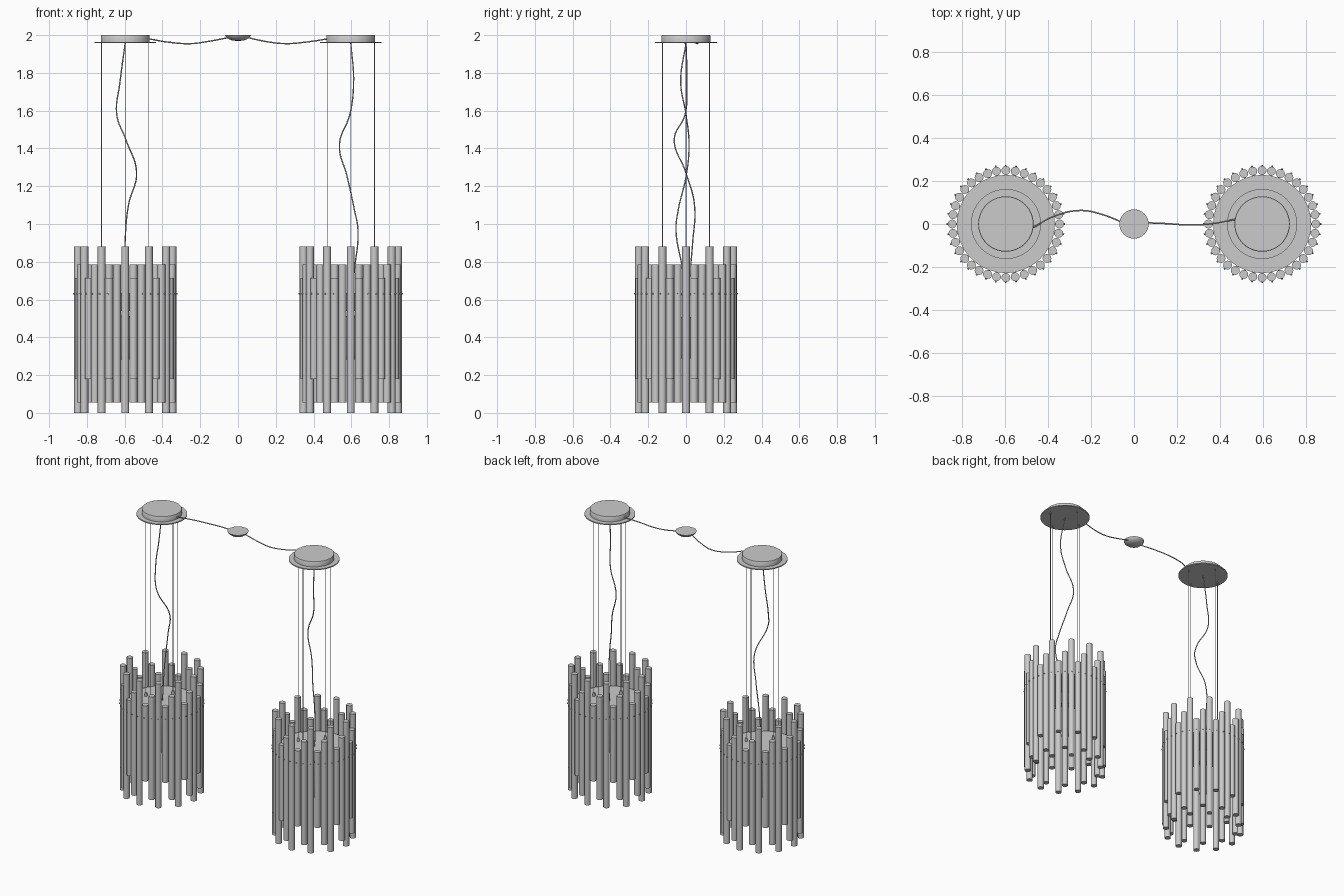
import bpy, bmesh
from math import radians, sin, cos
from mathutils import Matrix, Vector

if "Cube" in bpy.data.objects:
    bpy.data.objects.remove(bpy.data.objects["Cube"])


def finish(name, bm):
    me = bpy.data.meshes.new(name)
    bm.to_mesh(me)
    bm.free()
    ob = bpy.data.objects.new(name, me)
    bpy.context.collection.objects.link(ob)
    bpy.ops.object.select_all(action='DESELECT')
    ob.select_set(True)
    bpy.context.view_layer.objects.active = ob
    bpy.ops.object.shade_smooth_by_angle(angle=radians(40))
    return ob


def add_cyl(bm, x, y, z0, z1, r, seg=12):
    bmesh.ops.create_cone(bm, cap_ends=True, segments=seg, radius1=r, radius2=r, depth=z1 - z0,
                          matrix=Matrix.Translation((x, y, (z0 + z1) / 2)))


def lathe(name, x, profile, seg=64):
    # profile of (radius, z) points, spun about a vertical axis at x
    bm = bmesh.new()
    vs = [bm.verts.new((x + r, 0, z)) for r, z in profile]
    es = [bm.edges.new(p) for p in zip(vs, vs[1:])]
    bmesh.ops.spin(bm, geom=vs + es, cent=(x, 0, 0), axis=(0, 0, 1),
                   angle=radians(360), steps=seg, use_duplicate=False)
    bmesh.ops.remove_doubles(bm, verts=bm.verts, dist=1e-5)
    bmesh.ops.recalc_face_normals(bm, faces=bm.faces)
    return finish(name, bm)


def cord(name, pts, r=0.0035):
    cu = bpy.data.curves.new(name, 'CURVE')
    cu.dimensions = '3D'
    cu.bevel_depth = r
    cu.bevel_resolution = 2
    cu.use_fill_caps = True
    sp = cu.splines.new('BEZIER')
    sp.bezier_points.add(len(pts) - 1)
    for bp, p in zip(sp.bezier_points, pts):
        bp.co = p
        bp.handle_left_type = bp.handle_right_type = 'AUTO'
    ob = bpy.data.objects.new(name, cu)
    bpy.context.collection.objects.link(ob)


RODS = [("long_rods", 0.0, 0.88), ("short_rods", 0.18, 0.715), ("medium_rods", 0.055, 0.785)]
RING, ROD_R, PLATE_Z = 0.25, 0.0208, 0.63

for side, cx in (("left", -0.597), ("right", 0.597)):
    # three repeating rod lengths around the shade
    for k, (label, z0, z1) in enumerate(RODS):
        bm = bmesh.new()
        for i in range(12):
            a = radians(-90 + 30 * i + 10 * k)
            add_cyl(bm, cx + RING * cos(a), RING * sin(a), z0, z1, ROD_R)
        finish(f"{side}_{label}", bm)

    # pins that fix each rod to the plate
    bm = bmesh.new()
    for i in range(36):
        a = radians(10 * i)
        m = (Matrix.Translation((cx, 0, PLATE_Z)) @ Matrix.Rotation(a, 4, 'Z')
             @ Matrix.Translation((0.25, 0, 0)) @ Matrix.Rotation(radians(90), 4, 'Y'))
        bmesh.ops.create_cone(bm, cap_ends=True, segments=8, radius1=0.004, radius2=0.004,
                              depth=0.052, matrix=m)
    finish(f"{side}_rod_pins", bm)

    # support plate inside the shade
    lathe(f"{side}_support_plate", cx, [(0, 0.636), (0.228, 0.636), (0.228, 0.622), (0, 0.622)])
    # lamp socket and bulb
    lathe(f"{side}_bulb", cx, [(0, 0.622), (0.022, 0.622), (0.022, 0.54), (0.017, 0.53),
                               (0.03, 0.48), (0.03, 0.31), (0.02, 0.28), (0, 0.27)], 24)
    # ceiling canopy with stepped rim
    lathe(f"{side}_canopy", cx, [(0, 2.0), (0.127, 2.0), (0.129, 1.997), (0.129, 1.964),
                                 (0.163, 1.964), (0.163, 1.957), (0, 1.957)])
    # four suspension wires with grips
    bm = bmesh.new()
    for i in range(4):
        a = radians(90 * i)
        x, y = cx + 0.125 * cos(a), 0.125 * sin(a)
        add_cyl(bm, x, y, PLATE_Z, 1.96, 0.002, 8)
        add_cyl(bm, x, y, PLATE_Z, 0.66, 0.009, 12)
    finish(f"{side}_suspension_wires", bm)

# hanging power cords
cord("left_power_cord", [(-0.597, 0, 1.96), (-0.625, 0.005, 1.75), (-0.642, -0.005, 1.58),
                         (-0.595, -0.062, 1.45), (-0.537, 0, 1.27), (-0.58, 0.045, 1.1),
                         (-0.598, 0.035, 0.9), (-0.6, 0.01, 0.63)])
cord("right_power_cord", [(0.597, 0, 1.96), (0.612, -0.028, 1.75), (0.592, 0, 1.58),
                          (0.537, 0.016, 1.42), (0.578, 0, 1.25), (0.615, -0.04, 1.08),
                          (0.635, -0.053, 0.97), (0.618, -0.02, 0.77), (0.6, 0, 0.63)])

# ceiling rose and the cords feeding each canopy
lathe("ceiling_rose", 0, [(0, 2.0), (0.068, 2.0), (0.063, 1.99), (0.048, 1.978),
                          (0.028, 1.971), (0, 1.969)], 40)
cord("left_ceiling_cord", [(-0.47, -0.016, 1.98), (-0.37, 0.037, 1.963), (-0.25, 0.063, 1.955),
                           (-0.15, 0.045, 1.968), (-0.05, 0.006, 1.987)])
cord("right_ceiling_cord", [(0.05, 0.006, 1.987), (0.15, 0.002, 1.966), (0.25, -0.004, 1.955),
                            (0.35, 0, 1.962), (0.475, 0.022, 1.98)])
